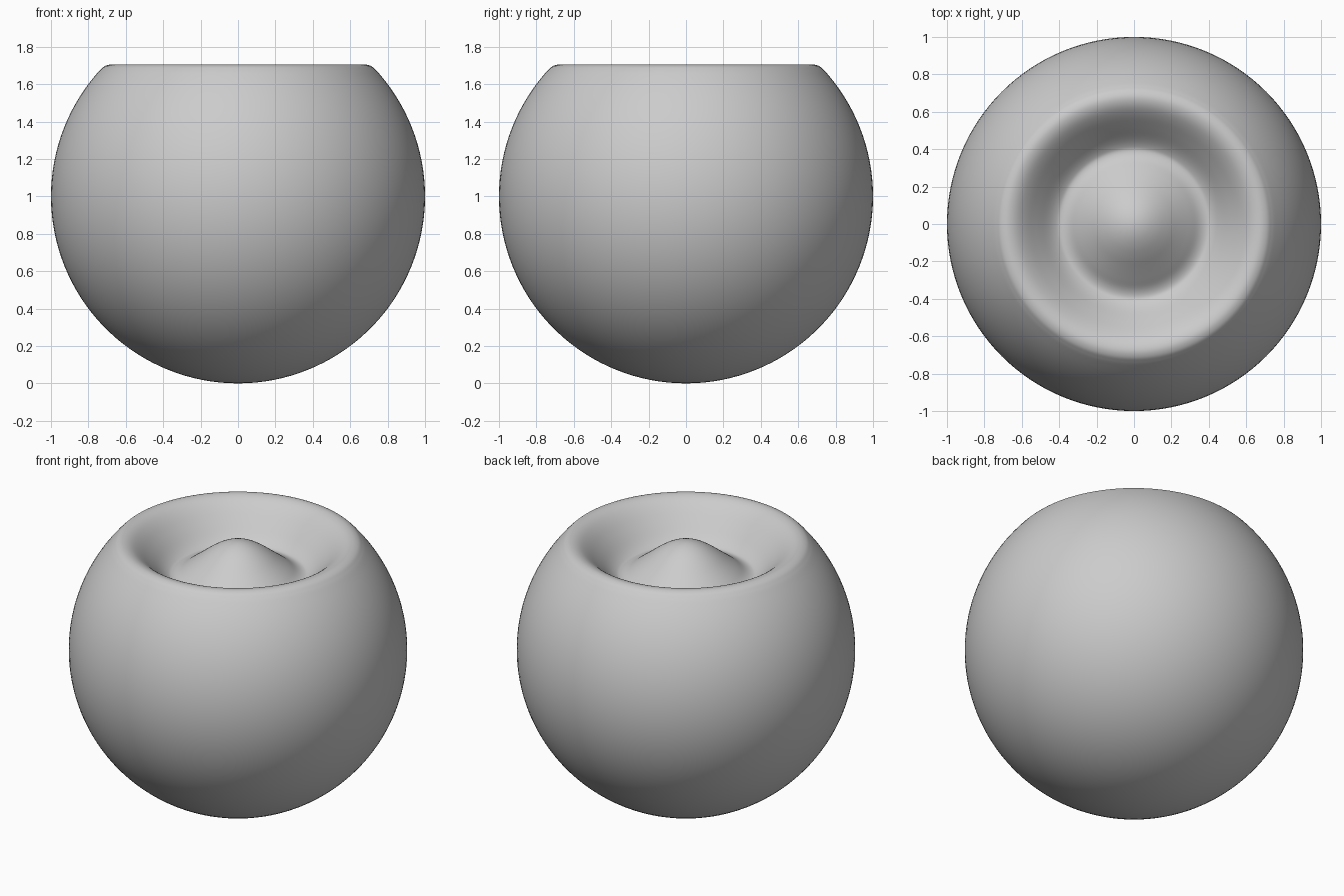
import bpy, bmesh, math
from mathutils import Vector

if "Cube" in bpy.data.objects:
    bpy.data.objects.remove(bpy.data.objects["Cube"])

SEGMENTS = 128


def smooth_path(pts, steps=6):
    """Catmull-Rom curve through the inner points of pts."""
    out = []
    for a, b, c, d in zip(pts, pts[1:], pts[2:], pts[3:]):
        for i in range(steps):
            t = i / steps
            out.append(0.5 * (2 * b + (c - a) * t + (2 * a - 5 * b + 4 * c - d) * t * t
                              + (3 * b - a - 3 * c + d) * t ** 3))
    return out + [pts[-2].copy()]


# Round outer body: sphere arc from the bottom pole up to the rim
end = math.pi - math.asin(0.757)
arc = [Vector((math.sin(end * i / 48), 0, 1 - math.cos(end * i / 48))) for i in range(49)]

# Rounded rim, dished ring and central mound (radius, height)
top = [(0.737, 1.675), (0.712, 1.696), (0.675, 1.705), (0.63, 1.692), (0.58, 1.655),
       (0.52, 1.594), (0.46, 1.530), (0.42, 1.498), (0.39, 1.488), (0.35, 1.501),
       (0.30, 1.538), (0.24, 1.584), (0.18, 1.630), (0.12, 1.668), (0.06, 1.693),
       (0, 1.702), (-0.06, 1.693)]
profile = arc[:-1] + smooth_path([arc[-2], arc[-1]] + [Vector((r, 0, z)) for r, z in top], 4)
profile[0].x = profile[-1].x = 0

# Lathe the profile around the z axis
bm = bmesh.new()
verts = [bm.verts.new(p) for p in profile]
edges = [bm.edges.new(pair) for pair in zip(verts, verts[1:])]
bmesh.ops.spin(bm, geom=verts + edges, cent=(0, 0, 0), axis=(0, 0, 1),
               angle=2 * math.pi, steps=SEGMENTS)
bmesh.ops.remove_doubles(bm, verts=bm.verts, dist=1e-4)
bmesh.ops.recalc_face_normals(bm, faces=bm.faces)
for f in bm.faces:
    f.smooth = True

mesh = bpy.data.meshes.new("dished_ball")
bm.to_mesh(mesh)
bm.free()
bpy.context.collection.objects.link(bpy.data.objects.new("dished_ball", mesh))
